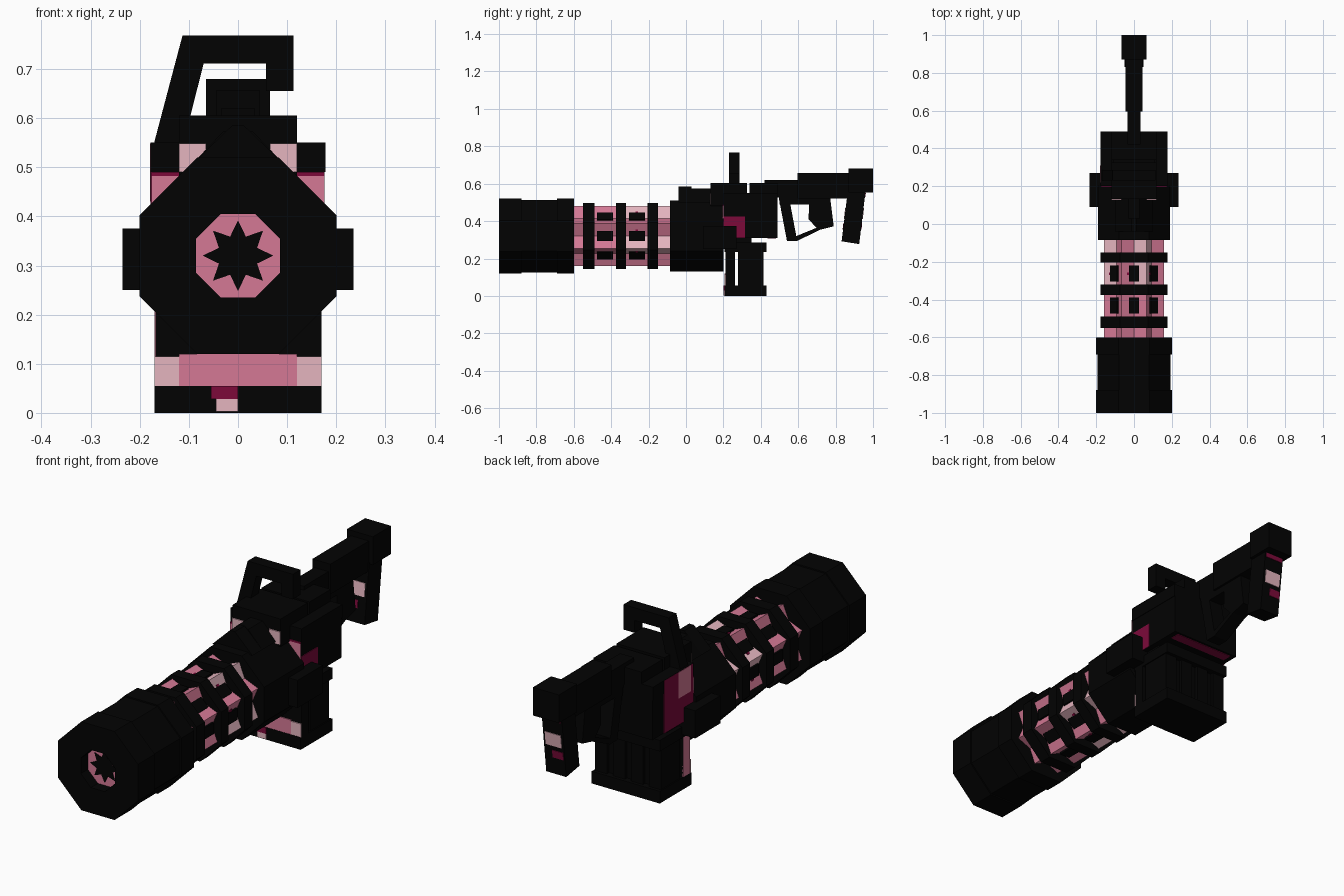
import bpy, bmesh, math

if "Cube" in bpy.data.objects:
    bpy.data.objects.remove(bpy.data.objects["Cube"])

def material(name, rgb):
    m = bpy.data.materials.new(name)
    m.diffuse_color = (*rgb, 1)
    m.use_nodes = True
    m.node_tree.nodes["Principled BSDF"].inputs["Base Color"].default_value = m.diffuse_color
    return m

BLACK = material("black", (0.0008, 0.0008, 0.0008))
PINK = material("pink", (0.66, 0.19, 0.3))
PALE = material("pale_pink", (0.78, 0.46, 0.52))
CRIMSON = material("crimson", (0.2, 0.003, 0.042))
CZ = 0.32  # height of the barrel axis

def finish(name, bm, mat):
    bmesh.ops.recalc_face_normals(bm, faces=bm.faces)
    me = bpy.data.meshes.new(name)
    bm.to_mesh(me)
    bm.free()
    me.materials.append(mat)
    ob = bpy.data.objects.new(name, me)
    bpy.context.collection.objects.link(ob)
    return ob

def prism(name, pts, a, b, mat=BLACK, axis='y'):
    """Extrude a profile: (x, z) along y, or (y, z) along x."""
    bm = bmesh.new()
    put = (lambda p, t: (p[0], t, p[1])) if axis == 'y' else (lambda p, t: (t, p[0], p[1]))
    lo = [bm.verts.new(put(p, a)) for p in pts]
    hi = [bm.verts.new(put(p, b)) for p in pts]
    bm.faces.new(lo)
    bm.faces.new(hi)
    for i in range(len(pts)):
        j = (i + 1) % len(pts)
        bm.faces.new((lo[i], lo[j], hi[j], hi[i]))
    return finish(name, bm, mat)

def box(name, x, y, z, mat=BLACK):
    return prism(name, [(x[0], z[0]), (x[1], z[0]), (x[1], z[1]), (x[0], z[1])], *y, mat)

def star(r_even, r_odd):
    """Sixteen points: even ones lie on the axes and diagonals, odd ones between."""
    return [((r_odd if k % 2 else r_even) * math.cos(k * math.pi / 8),
             CZ + (r_odd if k % 2 else r_even) * math.sin(k * math.pi / 8)) for k in range(16)]

def octagon(apothem):
    return star(0, apothem / math.cos(math.pi / 8))[1::2]

def tube(name, outer, inner, a, b, mat=BLACK):
    """Octagonal tube along y."""
    bm = bmesh.new()
    rings = [[bm.verts.new((x, y, z)) for x, z in octagon(r)]
             for r, y in ((outer, a), (outer, b), (inner, b), (inner, a))]
    for k in range(4):
        p, q = rings[k], rings[(k + 1) % 4]
        for i in range(8):
            j = (i + 1) % 8
            bm.faces.new((p[i], p[j], q[j], q[i]))
    return finish(name, bm, mat)

def groove_block(name, k, w0, w1, top, a, b, mat=BLACK):
    """Block lying in groove k of the core, between widths w0 and w1."""
    c, s = math.cos(k * math.pi / 4), math.sin(k * math.pi / 4)
    prism(name, [(c * r - s * w, CZ + s * r + c * w)
                 for r, w in ((.12, w0), (top, w0), (top, w1), (.12, w1))], a, b, mat)

# Muzzle shroud with an open bore and a star-shaped port
tube("muzzle_front", .2, .085, -1, -.88)
prism("shroud_middle", octagon(.194), -.88, -.69)
prism("shroud_rear", octagon(.2), -.69, -.6)
prism("bore_plate", octagon(.086), -.95, -.881, PINK)
prism("star_port", star(.072, .042), -.953, -.949)

# Fluted glowing core with black blocks in the grooves and small crimson chips
for n, (a, b) in enumerate(((-.6, -.55), (-.49, -.375), (-.32, -.205), (-.15, -.08))):
    core = prism("core_section", star(.132, .173), a, b, PINK)
    core.data.materials.append(PALE)
    for i, f in enumerate(core.data.polygons):
        if n >= 2 and i % 4 in (0, 1):
            f.material_index = 1
    for k in range(8):
        if n in (1, 2):
            groove_block("groove_block", k, -.026, .026, .152, a + .015, b - .015)
        if n == 2:
            groove_block("groove_chip", k, .018, .036, .15, a + .05, a + .064, CRIMSON)
for a, b in ((-.55, -.49), (-.375, -.32), (-.205, -.15)):
    prism("core_ring", octagon(.177), a, b)

# Octagonal housing with a sight ridge and side blocks
prism("housing", octagon(.19), -.085, .2)
prism("sight_ridge", [(-.1, .5), (.1, .5), (.012, .585), (-.012, .585)], -.04, .03)
prism("ridge_rear", [(-.1, .5), (.1, .5), (.03, .573), (-.03, .573)], .03, .14)
for s in (-1, 1):
    box("side_block", sorted((s * .15, s * .235)), (.09, .27), (.25, .375))
    box("top_rail", sorted((s * .12, s * .178)), (.2, .49), (.49, .55))
    # coloured side and front panels
    x = sorted((s * .17, s * .178))
    box("side_panel_upper", x, (.2, .315), (.375, .425), CRIMSON)
    box("side_panel_lower", x, (.26, .315), (.31, .375), CRIMSON)
    box("front_panel", sorted((s * .065, s * .12)), (.127, .132), (.49, .548), PALE)
    box("shoulder_panel", sorted((s * .1, s * .176)), (.196, .2), (.4, .482), PINK)
    box("shoulder_stripe", sorted((s * .1, s * .176)), (.196, .2), (.482, .49), CRIMSON)
# Left glowing panels, larger than the right ones
box("left_glow_panel", (-.1785, -.17), (.205, .41), (.31, .549), CRIMSON)
box("left_glow_stripe", (-.1795, -.175), (.22, .31), (.43, .548), PINK)

# Receiver
box("receiver", (-.175, .175), (.2, .49), (.31, .5))
box("receiver_top", (-.12, .12), (.132, .325), (.48, .605))
box("receiver_top_rear", (-.12, .12), (.34, .49), (.48, .603))
box("receiver_link", (-.11, .11), (.32, .345), (.48, .55))
box("receiver_base", (-.15, .15), (.19, .35), (.27, .315))
box("underside_panel", (-.15, .15), (.435, .48), (.307, .311), CRIMSON)

# Magazine: flanged box with a slotted front plate and rear ribs
box("magazine_foot", (-.17, .17), (.205, .43), (0, .055))
box("magazine_collar", (-.17, .17), (.205, .43), (.235, .285))
box("magazine_front", (-.168, .17), (.212, .262), (.05, .24))
box("magazine_body", (-.165, .165), (.277, .4), (.05, .24))
for x in (-.135, -.045, .045, .135):
    box("magazine_rib", (x - .03, x + .03), (.395, .415), (.05, .24))
box("magazine_panel", (-.12, .12), (.207, .212), (.055, .12), PINK)
for s in (-1, 1):
    box("magazine_edge_panel", sorted((s * .12, s * .17)), (.207, .212), (.055, .115), PALE)
box("magazine_left_panel", (-.17, -.167), (.214, .262), (.055, .235), PINK)
box("foot_mark", (-.055, 0), (.2, .205), (.028, .055), CRIMSON)
box("foot_mark_low", (-.045, 0), (.2, .205), (.003, .028), PALE)

# Hooked carry handle
prism("carry_handle", [(-.172, .545), (-.113, .768), (.113, .768), (.113, .655),
                       (.057, .655), (.057, .711), (-.07, .711), (-.112, .545)], .23, .285)

# Stock arm and butt
box("stock_neck", (-.035, .035), (.42, .6), (.525, .62))
box("stock_arm", (-.045, .045), (.595, .88), (.52, .656))
box("butt_block", (-.065, .065), (.87, 1), (.553, .68))
prism("butt_leg", [(.865, .56), (.96, .56), (.926, .277), (.832, .292)], -.05, .05, BLACK, 'x')

def leg_plate(name, x0, x1, z0, z1, mat):
    # thin panels following the slanted front and back of the leg
    for base, d in ((.865, -.003), (.96, .003)):
        y0, y1 = base - (.56 - z0) * .121, base - (.56 - z1) * .121
        prism(name, [(y0 - d, z0), (y0 + d, z0), (y1 + d, z1), (y1 - d, z1)], x0, x1, mat, 'x')

leg_plate("leg_top_panel", -.045, .045, .53, .55, CRIMSON)
leg_plate("leg_upper_panel", -.04, .04, .41, .47, PALE)
leg_plate("leg_lower_panel", -.045, .01, .355, .39, CRIMSON)

# Grip and guard forming a closed loop under the stock
for name, pts in (
        ("guard_front", [(.495, .53), (.55, .53), (.59, .318), (.587, .3), (.54, .293)]),
        ("guard_bottom", [(.54, .293), (.592, .293), (.72, .355), (.7, .365), (.585, .318)]),
        ("grip", [(.66, .53), (.77, .53), (.79, .372), (.72, .355), (.7, .362), (.655, .41)]),
        ("guard_top", [(.5, .53), (.77, .53), (.77, .49), (.5, .49)])):
    prism(name, pts, -.035, .035, BLACK, 'x')
